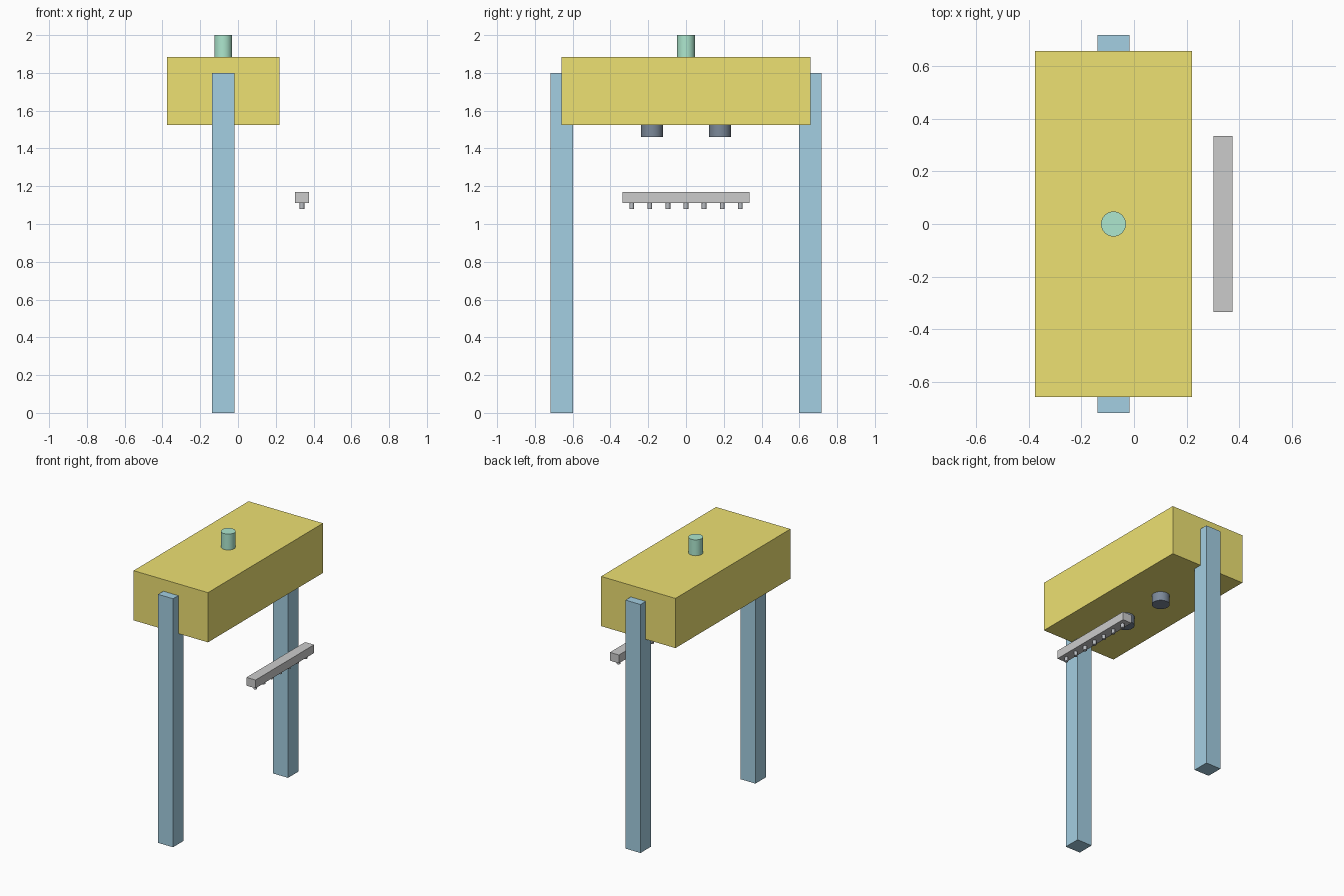
import bpy
from math import radians

if "Cube" in bpy.data.objects:
    bpy.data.objects.remove(bpy.data.objects["Cube"])

CX = -0.078  # shared centre line of the tank and legs


def paint(obj, name, rgb):
    mat = bpy.data.materials.get(name) or bpy.data.materials.new(name)
    mat.diffuse_color = (*rgb, 1)
    mat.use_nodes = True
    mat.node_tree.nodes["Principled BSDF"].inputs["Base Color"].default_value = mat.diffuse_color
    obj.data.materials.append(mat)


def box(name, loc, size):
    bpy.ops.mesh.primitive_cube_add(size=1, location=loc)
    obj = bpy.context.object
    obj.name = name
    obj.scale = size
    bpy.ops.object.transform_apply(location=False, rotation=False, scale=True)
    return obj


def cylinder(name, x, y, z0, z1, radius, sides=32):
    bpy.ops.mesh.primitive_cylinder_add(
        vertices=sides, radius=radius, depth=z1 - z0, location=(x, y, (z0 + z1) / 2))
    obj = bpy.context.object
    obj.name = name
    bpy.ops.object.shade_smooth_by_angle(angle=radians(30))
    return obj


YELLOW, BLUE = (0.85, 0.75, 0.17), (0.37, 0.62, 0.76)
GREEN, DARK, STEEL = (0.42, 0.80, 0.62), (0.20, 0.25, 0.32), (0.48, 0.50, 0.53)

# Main body
paint(box("body", (CX, 0, 1.705), (0.596, 1.316, 0.36)), "yellow", YELLOW)

# Legs and the pair of round fittings under the body
for side, sign in (("front", -1), ("back", 1)):
    paint(box(side + "_leg", (CX, sign * 0.658, 0.9), (0.12, 0.12, 1.8)), "blue", BLUE)
    paint(cylinder(side + "_under_fitting", CX, sign * 0.18, 1.46, 1.525, 0.059), "dark", DARK)

# Beacon on top
paint(cylinder("beacon", CX, 0, 1.885, 2.0, 0.0475), "green", GREEN)

# Spray bar with a row of nozzles
box("spray_bar", (0.339, 0, 1.14), (0.072, 0.67, 0.06))
for i in range(7):
    paint(cylinder(f"nozzle_{i + 1}", 0.339, (i - 3) * 0.0957, 1.08, 1.11, 0.0125, 16), "steel", STEEL)
